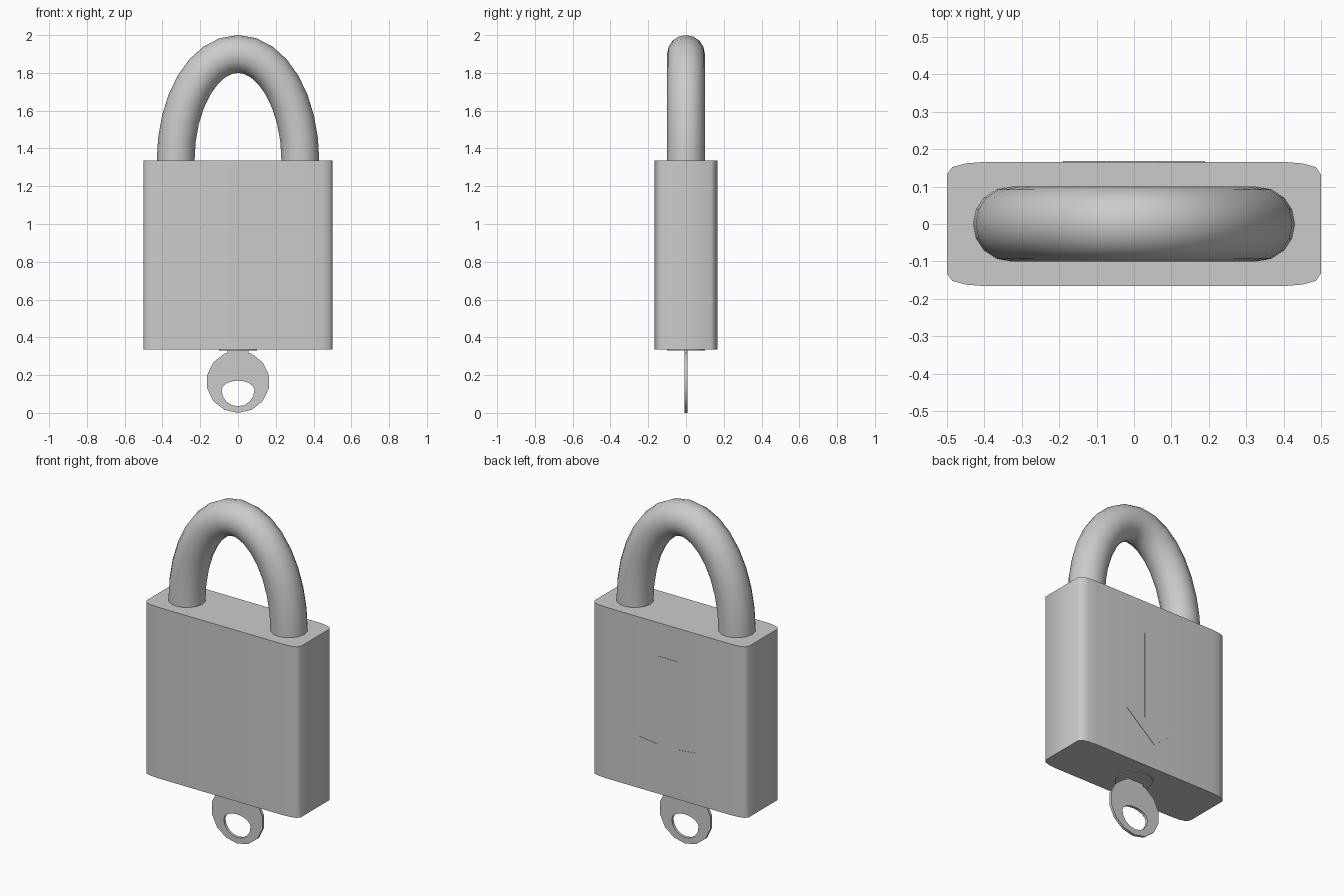
import bpy, bmesh
from math import sin, cos, pi, radians

cube = bpy.data.objects.get("Cube")
if cube:
    bpy.data.objects.remove(cube, do_unlink=True)

grey = bpy.data.materials.new("plain grey")
grey.use_nodes = True
grey.diffuse_color = (0.6, 0.6, 0.6, 1)
grey.node_tree.nodes["Principled BSDF"].inputs["Base Color"].default_value = (0.6, 0.6, 0.6, 1)


def make_part(name, outlines, location=(0, 0, 0), upright=False, thickness=0, tube=0):
    """Turn closed outlines into a plate, or an open path into a round tube."""
    curve = bpy.data.curves.new(name, 'CURVE')
    curve.dimensions = '3D' if tube else '2D'
    curve.fill_mode = 'FULL' if tube else 'BOTH'
    curve.extrude = thickness / 2
    curve.bevel_depth = tube
    curve.bevel_resolution = 6
    for outline in outlines:
        spline = curve.splines.new('POLY')
        spline.points.add(len(outline) - 1)
        for point, (x, y) in zip(spline.points, outline):
            point.co = (x, y, 0, 1)
        spline.use_cyclic_u = not tube
    helper = bpy.data.objects.new(name + " path", curve)
    bpy.context.collection.objects.link(helper)
    graph = bpy.context.evaluated_depsgraph_get()
    mesh = bpy.data.meshes.new_from_object(helper.evaluated_get(graph))
    bpy.data.objects.remove(helper, do_unlink=True)

    bm = bmesh.new()
    bm.from_mesh(mesh)
    bmesh.ops.remove_doubles(bm, verts=bm.verts, dist=0.0001)
    bmesh.ops.recalc_face_normals(bm, faces=bm.faces)
    bm.to_mesh(mesh)
    bm.free()
    mesh.materials.clear()
    mesh.materials.append(grey)

    obj = bpy.data.objects.new(name, mesh)
    bpy.context.collection.objects.link(obj)
    obj.location = location
    obj.rotation_euler.x = pi / 2 if upright else 0
    bpy.ops.object.select_all(action='DESELECT')
    obj.select_set(True)
    bpy.context.view_layer.objects.active = obj
    bpy.ops.object.shade_smooth_by_angle(angle=radians(50))
    return obj


def ellipse(rx, ry, cy=0, count=16):
    return [(rx * sin(2 * pi * i / count), cy + ry * cos(2 * pi * i / count))
            for i in range(count)]


# Lock body: a block with shallow rounded vertical corners
corner = [(0.5, 0.132), (0.486, 0.152), (0.45, 0.162), (0.4, 0.166)]
side = corner + [(-x, y) for x, y in reversed(corner)]
make_part("lock_body", [side + [(-x, -y) for x, y in side]],
          location=(0, 0, 0.835), thickness=1.0)

# Shackle: half-ellipse tube with its feet sunk in the body
steps = 16
arch = [(0.33 * cos(pi * i / steps), 1.335 + 0.565 * sin(pi * i / steps))
        for i in range(steps + 1)]
make_part("shackle", [[(0.33, 1.25)] + arch + [(-0.33, 1.25)]], upright=True, tube=0.1)

# Keyhole collar on the underside
make_part("keyhole_collar", [ellipse(0.1, 0.1, count=24)],
          location=(0, 0, 0.335), thickness=0.01)

# Key: flat bow with a hole that is flatter on its upper edge
hole = [(x, z if z < 0.12 else 0.12 + (z - 0.12) * 0.6)
        for x, z in ellipse(0.087, 0.085, cy=0.12)]
make_part("key_bow", [ellipse(0.167, 0.165, cy=0.165, count=14), hole],
          upright=True, thickness=0.016)
make_part("key_stem", [[(-0.055, 0.31), (0.055, 0.31), (0.055, 0.36), (-0.055, 0.36)]],
          upright=True, thickness=0.015)

# Downward arrow plate on the back
half = [(0.065, 1.14), (0.065, 0.625), (0.19, 0.64)]
arrow = half + [(0, 0.48)] + [(-x, z) for x, z in reversed(half)]
make_part("back_arrow", [arrow], location=(0, 0.166, 0), upright=True, thickness=0.004)
